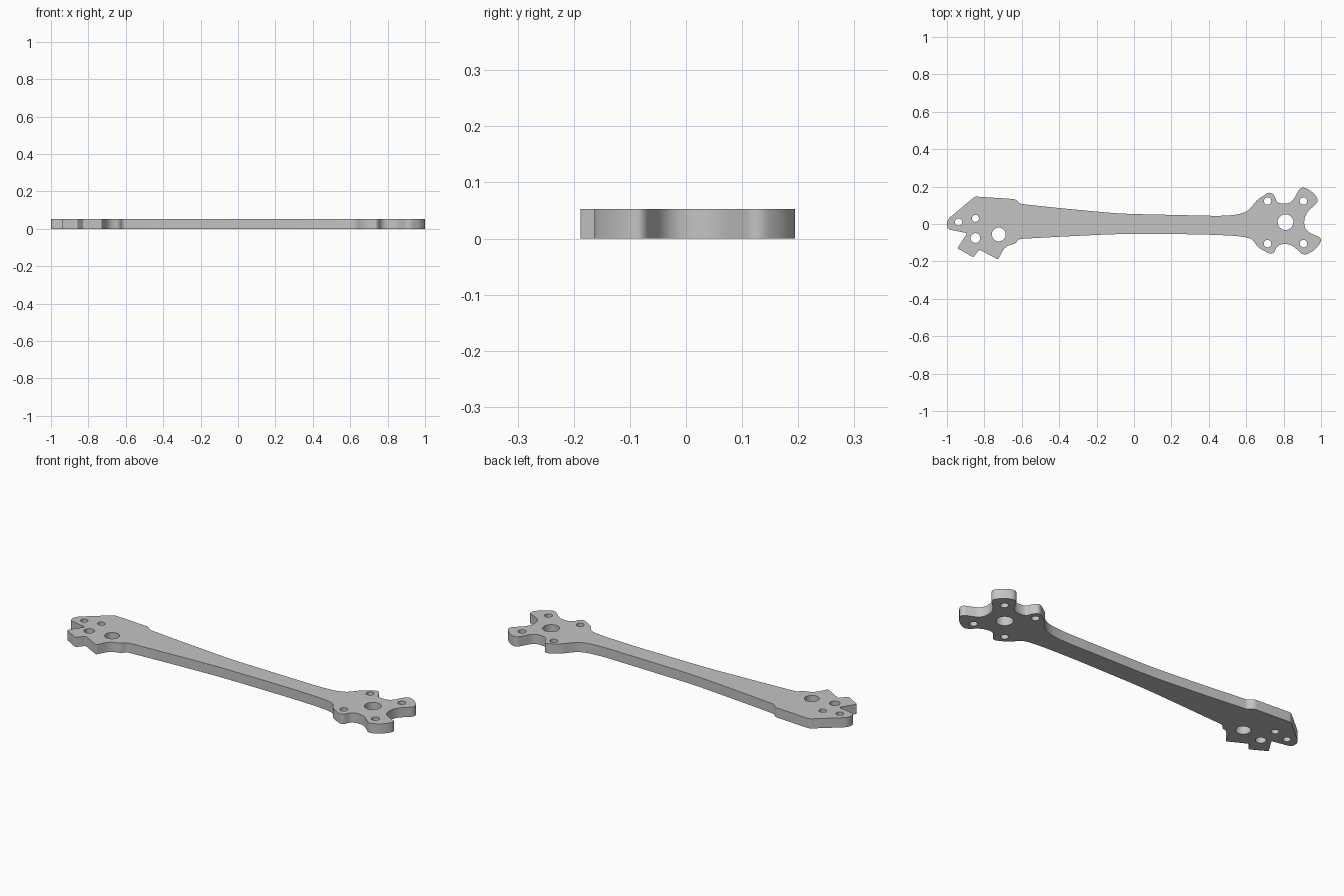
import bpy
import bmesh
import math
from mathutils import Vector

THICKNESS = 0.053

cube = bpy.data.objects.get("Cube")
if cube:
    bpy.data.objects.remove(cube, do_unlink=True)

# Outline runs clockwise; each section has its own corner rounding
SECTIONS = [
    # blunt left tip
    (0.025, [(-.91, -.045), (-1, -.028), (-1, .022)]),
    # straight upper shoulder and its step
    (0.012, [(-.85, .147), (-.635, .133), (-.61, .108)]),
    # tapering upper edge of the beam
    (0.1, [(-.45, .09), (-.08, .055), (.5, .042), (.6, .06)]),
    # upper inner lobe of the motor mount
    (0.03, [(.64, .105), (.66, .13), (.728, .175), (.755, .145)]),
    (0.035, [(.765, .11), (.84, .108)]),
    # upper outer lobe
    (0.03, [(.893, .203), (.95, .177), (.992, .125)]),
    # valley at the outer end
    (0.045, [(.91, .05), (.91, -.035)]),
    # lower outer lobe
    (0.03, [(1.01, -.078), (.975, -.133), (.91, -.172)]),
    (0.035, [(.84, -.107), (.77, -.107)]),
    # lower inner lobe
    (0.03, [(.742, -.168), (.66, -.125), (.635, -.08)]),
    # tapering lower edge of the beam
    (0.1, [(.57, -.064), (.35, -.055), (-.08, -.053), (-.34, -.065)]),
    # lower step and angular tabs
    (0.012, [(-.615, -.08), (-.635, -.105)]),
    (0.035, [(-.69, -.12)]),
    (0.006, [(-.727, -.19), (-.826, -.137), (-.86, -.178),
             (-.944, -.13), (-.893, -.05)]),
]

# Bolt and shaft holes: x, y, radius
HOLES = [
    (-.938, .01, .019), (-.848, .03, .019),
    (-.848, -.075, .026), (-.723, -.056, .037),
    (.81, .01, .042),
] + [(x, y, .02) for x in (.714, .906) for y in (.123, -.105)]


def rounded_outline(sections, steps=6):
    """Replace every corner by a short curve tangent to both edges."""
    corners = [(Vector(p), cut) for cut, pts in sections for p in pts]
    result = []
    for i, (point, cut) in enumerate(corners):
        before = corners[i - 1][0] - point
        after = corners[(i + 1) % len(corners)][0] - point
        start = point + before.normalized() * min(cut, before.length * 0.48)
        end = point + after.normalized() * min(cut, after.length * 0.48)
        for k in range(steps + 1):
            t = k / steps
            result.append(start * (1 - t) ** 2 + point * 2 * t * (1 - t) + end * t * t)
    return result


def circle(x, y, radius, sides=32):
    angles = [2 * math.pi * k / sides for k in range(sides)]
    return [Vector((x + radius * math.cos(a), y + radius * math.sin(a))) for a in angles]


def add_loop(curve, points):
    spline = curve.splines.new("POLY")
    spline.points.add(len(points) - 1)
    for target, p in zip(spline.points, points):
        target.co = (p.x, p.y, 0, 1)
    spline.use_cyclic_u = True


# Flat filled profile with holes, extruded to a plate
profile = bpy.data.curves.new("arm_profile", "CURVE")
profile.dimensions = "2D"
profile.fill_mode = "BOTH"
profile.extrude = THICKNESS / 2
add_loop(profile, rounded_outline(SECTIONS))
for hole in HOLES:
    add_loop(profile, circle(*hole))

arm = bpy.data.objects.new("arm_plate", profile)
bpy.context.collection.objects.link(arm)
bpy.ops.object.select_all(action="DESELECT")
arm.select_set(True)
bpy.context.view_layer.objects.active = arm
bpy.ops.object.convert(target="MESH")
arm = bpy.context.view_layer.objects.active

# Weld caps to walls and rest the plate on the ground
bm = bmesh.new()
bm.from_mesh(arm.data)
bmesh.ops.remove_doubles(bm, verts=bm.verts, dist=0.0001)
bmesh.ops.recalc_face_normals(bm, faces=bm.faces)
bmesh.ops.translate(bm, verts=bm.verts, vec=(0, 0, THICKNESS / 2))
bm.to_mesh(arm.data)
bm.free()
bpy.ops.object.shade_smooth_by_angle(angle=math.radians(30))

# Single plain grey
grey = bpy.data.materials.new("plain_grey")
grey.use_nodes = True
colour = (0.55, 0.55, 0.55, 1)
grey.diffuse_color = colour
grey.node_tree.nodes["Principled BSDF"].inputs["Base Color"].default_value = colour
arm.data.materials.clear()
arm.data.materials.append(grey)
